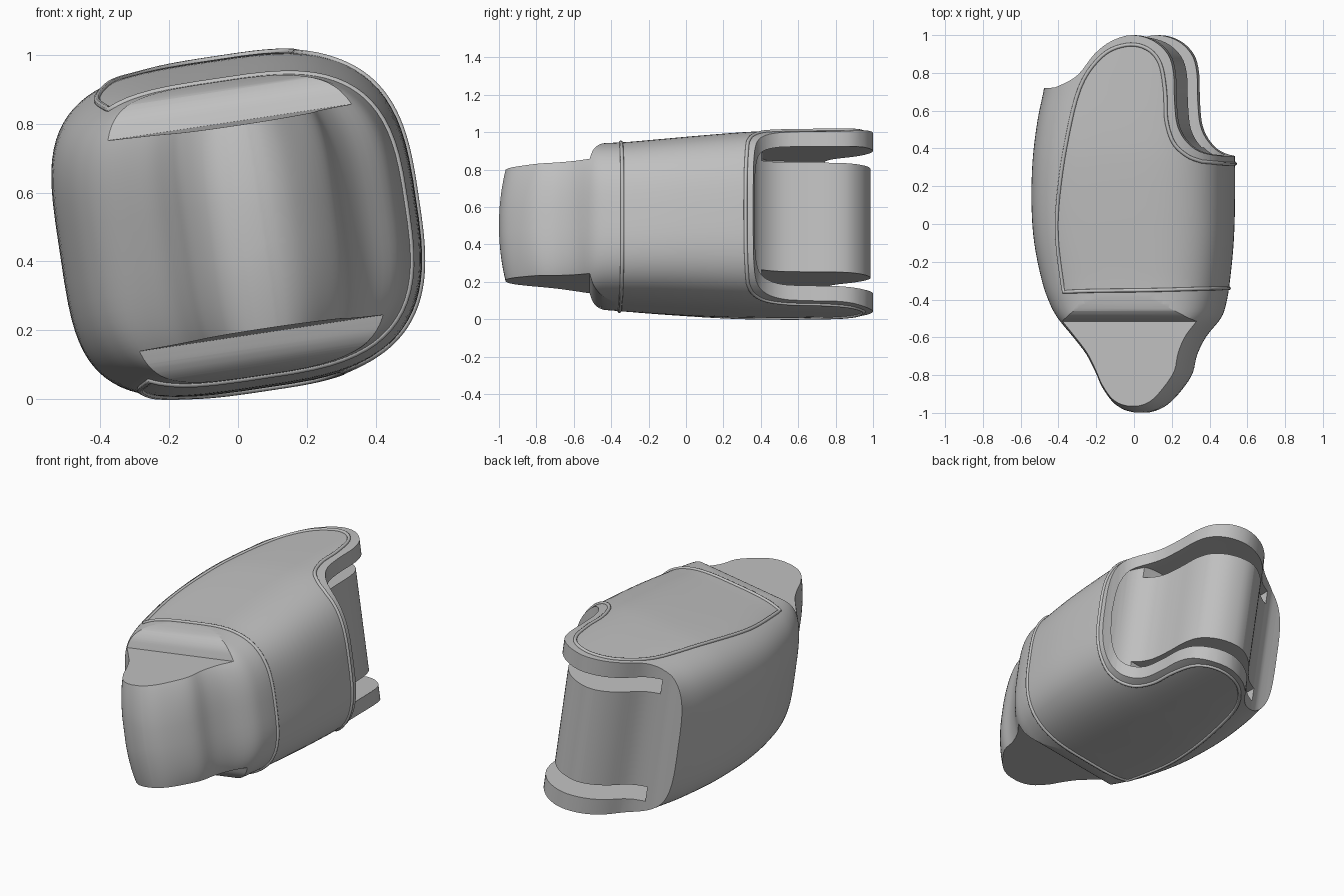
import bpy, bmesh
from math import sin, cos, acos, pi, radians
from mathutils import Vector

if "Cube" in bpy.data.objects:
    bpy.data.objects.remove(bpy.data.objects["Cube"])

TILT, MID = -radians(8.5), 0.509
LEFT_N, RIGHT_N = 3.8, 3.1  # squareness of the two flanks
DROP = .014  # how far the front end hangs below the rear

grey = bpy.data.materials.new("plain grey")
grey.use_nodes = True
grey.diffuse_color = (0.53, 0.53, 0.53, 1)
grey.node_tree.nodes["Principled BSDF"].inputs["Base Color"].default_value = grey.diffuse_color


def spline(pts, steps):
    """Smooth curve through points of any dimension."""
    p = [Vector(q) for q in pts]
    out = []
    for i in range(len(p) - 1):
        a, b, c, d = p[max(i - 1, 0)], p[i], p[i + 1], p[min(i + 2, len(p) - 1)]
        for k in range(steps):
            t = k / steps
            out.append(b + (c - a) * (t / 2) + (a * 2 - b * 5 + c * 4 - d) * (t * t / 2)
                       + (b * 3 - a - c * 3 + d) * (t ** 3 / 2))
    return out + [p[-1]]


def place(name, data):
    ob = bpy.data.objects.new(name, data)
    bpy.context.collection.objects.link(ob)
    ob.rotation_euler[1] = TILT
    ob.location.z = MID
    data.materials.append(grey)
    return ob


def finish(bm, name):
    bmesh.ops.recalc_face_normals(bm, faces=bm.faces)
    me = bpy.data.meshes.new(name)
    bm.to_mesh(me)
    bm.free()
    return place(name, me)


def prism(name, pts, lo, hi, axis="z"):
    """Closed outline pulled straight along one axis."""
    order = {"x": lambda a, b, c: (c, a, b), "y": lambda a, b, c: (a, c, b),
             "z": lambda a, b, c: (a, b, c)}[axis]
    bm = bmesh.new()
    rings = [[bm.verts.new(order(a, b, c)) for a, b in pts] for c in (lo, hi)]
    for ring in rings:
        bm.faces.new(ring)
    for i in range(len(pts)):
        j = (i + 1) % len(pts)
        bm.faces.new((rings[0][i], rings[0][j], rings[1][j], rings[1][i]))
    return finish(bm, name)


def cut(target, cutter, operation="DIFFERENCE"):
    bpy.context.view_layer.update()
    mod = target.modifiers.new("cut", "BOOLEAN")
    mod.operation, mod.solver, mod.object = operation, "EXACT", cutter
    bpy.context.view_layer.objects.active = target
    bpy.ops.object.modifier_apply(modifier=mod.name)
    bpy.data.objects.remove(cutter)


# Body stations: y, -x flank, +x flank, half height
stations = spline([
    (-1, .01, .065, .43), (-.985, -.045, .12, .43), (-.95, -.095, .175, .43),
    (-.88, -.145, .24, .43), (-.8, -.18, .29, .43), (-.7, -.23, .315, .43),
    (-.6, -.305, .365, .43), (-.5, -.385, .445, .43), (-.42, -.43, .475, .43),
    (-.3, -.472, .495, .436), (-.1, -.512, .515, .45), (.1, -.525, .522, .464),
    (.33, -.518, .522, .477), (.55, -.49, .51, .482), (.75, -.45, .5, .483),
    (1.05, -.42, .49, .483)], 4)


def station(y):
    for a, b in zip(stations, stations[1:]):
        if a[0] <= y <= b[0]:
            return a.lerp(b, (y - a[0]) / (b[0] - a[0]))
    return stations[-1]


def skin(s, t):
    """Point on the body surface at angle t of a station."""
    y, left, right, h = s
    n = RIGHT_N if cos(t) > 0 else LEFT_N
    x = (left + right) / 2 + (right - left) / 2 * abs(cos(t)) ** (2 / n) * (1 if cos(t) > 0 else -1)
    z = h * abs(sin(t)) ** (2 / n) * (1 if sin(t) > 0 else -1)
    bulge = .4 * z * z * min(max((-.5 - y) / .4, 0), 1)
    return Vector((x, y + bulge, z - DROP * min(max((.4 - y) / .7, 0), 1)))


def angle_at(x, y):
    """Upper-surface angle of the point at x."""
    _, left, right, _ = station(y)
    u = (x - (left + right) / 2) / ((right - left) / 2)
    u = min(max(u, -1), 1)
    return acos(u ** (RIGHT_N / 2)) if u > 0 else pi - acos((-u) ** (LEFT_N / 2))


# Lofted body, each end closed by strips running from flank to flank
SIDES = 80
HALF = SIDES // 2
bm = bmesh.new()
rings = [[bm.verts.new(skin(s, 2 * pi * (i + .5) / SIDES)) for i in range(SIDES)] for s in stations]
for a, b in zip(rings, rings[1:]):
    for i in range(SIDES):
        j = (i + 1) % SIDES
        bm.faces.new((a[i], a[j], b[j], b[i]))
caps = []
for ring in (rings[0], rings[-1]):
    for i in range(-HALF // 2, HALF // 2 - 1):
        caps.append(bm.faces.new((ring[i], ring[i + 1], ring[HALF - 2 - i], ring[HALF - 1 - i])))
bmesh.ops.triangulate(bm, faces=caps)
body = finish(bm, "joint_body")

# Front tongue: step cut above and below with a rounded shoulder
shoulder = [tuple(p) for p in spline(
    [(-.515, .31), (-.509, .33), (-.498, .36), (-.478, .388), (-.45, .41),
     (-.41, .425), (-.35, .438)], 3)]
shoulder = [(-1.2, .293), (-.8, .302)] + shoulder + [(-.35, .7), (-1.2, .7)]
for side in (1, -1):
    cut(body, prism("step_cutter", [(y, z * side - DROP) for y, z in shoulder], -1, 1, "x"))

# Rear lugs: trim to the outline
lug = [(-.7, .72), (-.41, .72), (-.33, .735), (-.23, .79), (-.14, .9), (-.05, .968),
       (.06, 1), (.17, .973), (.25, .9), (.28, .8), (.285, .65), (.3, .52),
       (.35, .43), (.43, .375), (.57, .355), (.75, .35)]
outline = [tuple(p) for p in spline(lug, 4)]
beyond = [(.75, 1.4), (-.7, 1.4)]
cut(body, prism("lug_cutter", outline + beyond, -.8, .8))

# Hinge recess: inset barrel and two slots, kept inside a rounded mouth
mouth = [tuple(p) for p in spline(
    [(.2, .385), (.3, .372), (.4, .31), (.455, .18), (.472, 0)], 4)]
mouth = [(-1, .385)] + mouth + [(x, -z) for x, z in mouth[-2::-1]] + [(-1, -.385)]
inset = []
for x, y in outline:
    k = min(max((x + .3) / .4, 0), 1)
    inset.append((x - .04 * k, y - .015 * k))
slot = [(.8, .4), (-.22, .41), (-.27, .43), (-.3, .48), (-.31, .55), (-.31, 1.3), (.8, 1.3)]
for outer, lo, hi in ((inset + beyond, -.5, .5), (slot, .295, .5), (slot, -.5, -.295)):
    recess = prism("recess_cutter", outer, lo, hi)
    cut(recess, prism("mouth_limit", mouth, 0, 2, "y"), "INTERSECT")
    cut(body, recess)

# Raised seam framing the outer panel
edge = spline([(-.32, -.36), (-.35, -.1), (-.345, .1), (-.3, .4), (-.22, .72), (-.1, .89),
               (.03, .948), (.14, .93), (.21, .85), (.237, .7), (.243, .55),
               (.28, .43), (.35, .36), (.42, .33)], 5)
top = [skin(station(y), angle_at(x, y)) for x, y in edge]
bottom = [skin(station(y), -angle_at(x, y)) for x, y in reversed(edge)]


def band(x, y, bow):
    t0 = angle_at(x, y)
    arc = []
    for i in range(1, 48):
        t = t0 * (1 - i / 24)
        arc.append(skin(station(y + bow * cos(t * pi / 2 / t0)), t))
    return arc


loop = top + band(.42, .33, -.012) + bottom + band(-.32, -.36, .02)[::-1]
curve = bpy.data.curves.new("panel_seam", "CURVE")
curve.dimensions = "3D"
curve.bevel_depth = .01
curve.bevel_resolution = 2
path = curve.splines.new("POLY")
path.points.add(len(loop) - 1)
for point, co in zip(path.points, loop):
    point.co = (*co, 1)
path.use_cyclic_u = True
place("panel_seam", curve)

# Smooth shading with crisp cut edges
bpy.ops.object.select_all(action="DESELECT")
body.select_set(True)
bpy.context.view_layer.objects.active = body
bpy.ops.object.shade_smooth_by_angle(angle=radians(32))
